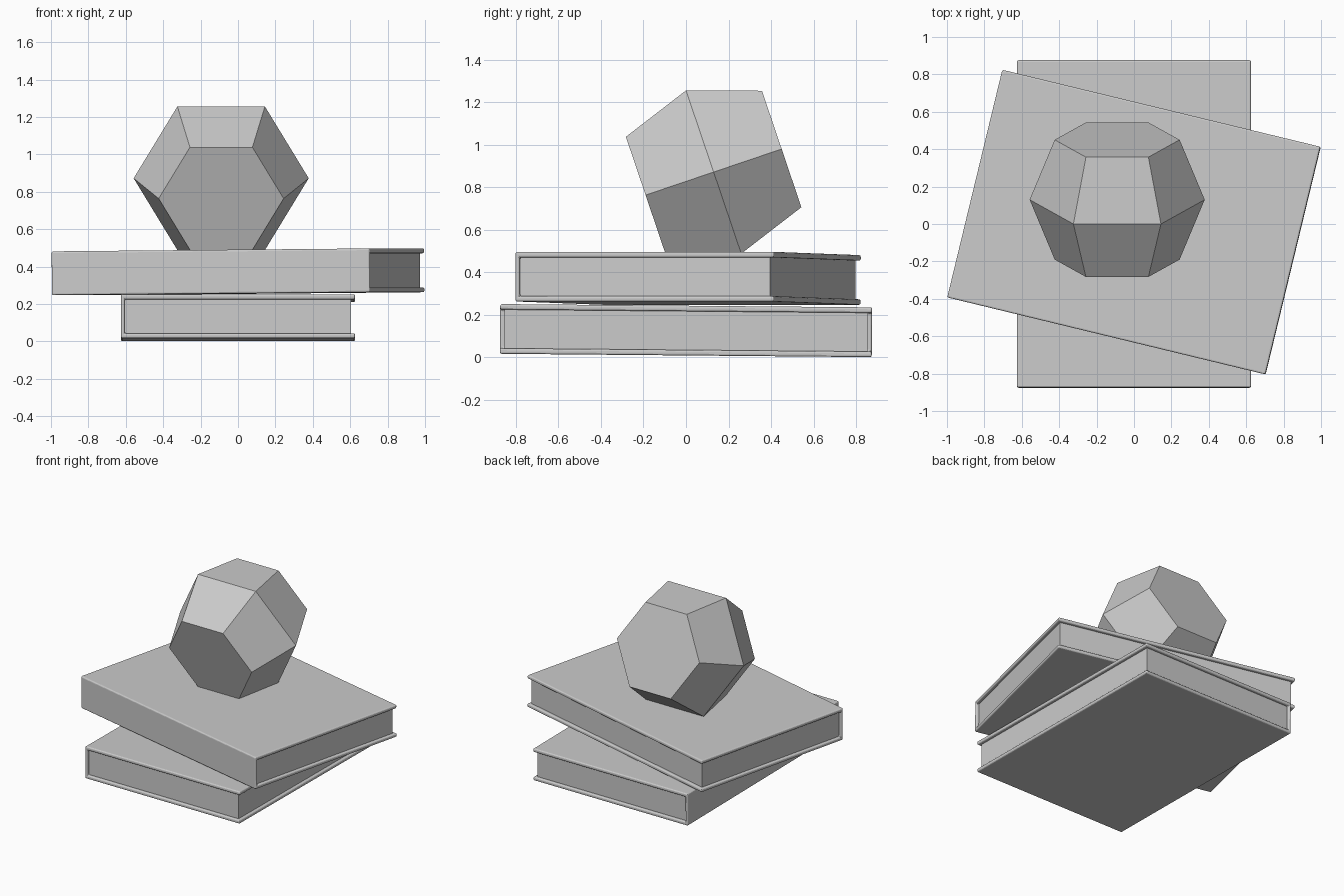
import bpy, bmesh
from math import radians, cos, sin
from mathutils import Matrix

cube = bpy.data.objects.get("Cube")
if cube:
    bpy.data.objects.remove(cube, do_unlink=True)

grey = bpy.data.materials.new("plain grey")
grey.use_nodes = True
colour = (0.6, 0.6, 0.6, 1)
grey.diffuse_color = colour
grey.node_tree.nodes["Principled BSDF"].inputs["Base Color"].default_value = colour


def make_object(name, bm, matrix):
    bmesh.ops.recalc_face_normals(bm, faces=bm.faces)
    mesh = bpy.data.meshes.new(name)
    bm.to_mesh(mesh)
    bm.free()
    mesh.materials.append(grey)
    obj = bpy.data.objects.new(name, mesh)
    obj.matrix_world = matrix
    bpy.context.collection.objects.link(obj)
    return obj


def extrude_profile(points, half_length):
    """Solid from an x-z outline, extruded along y."""
    bm = bmesh.new()
    face = bm.faces.new([bm.verts.new((x, -half_length, z)) for x, z in points])
    moved = bmesh.ops.extrude_face_region(bm, geom=[face])["geom"]
    verts = [v for v in moved if isinstance(v, bmesh.types.BMVert)]
    bmesh.ops.translate(bm, verts=verts, vec=(0, 2 * half_length, 0))
    return bm


def make_book(name, centre, turn):
    matrix = (Matrix.Translation(centre) @ Matrix.Rotation(radians(turn), 4, "Z")
              @ Matrix.Rotation(radians(-0.51), 4, "X"))
    x, h, thick = 0.626, 0.117, 0.026
    inner_x, inner_h = -x + 0.02, h - thick

    # Hard cover: two boards joined by the spine
    outline = [(x, h), (-x, h), (-x, -h), (x, -h),
               (x, -inner_h), (inner_x, -inner_h), (inner_x, inner_h), (x, inner_h)]
    cover = make_object(name + "_cover", extrude_profile(outline, 0.875), matrix)
    bevel = cover.modifiers.new("rounded edges", "BEVEL")
    bevel.width = 0.009
    bevel.segments = 3

    # Page block, set back from the cover edges
    px, ph = x - 0.022, inner_h + 0.004
    block = [(px, ph), (inner_x - 0.005, ph), (inner_x - 0.005, -ph), (px, -ph)]
    make_object(name + "_pages", extrude_profile(block, 0.855), matrix)


make_book("lower_book", (0, 0, 0.126), 0)
make_book("upper_book", (0, 0.01, 0.372), 76.4)

# Faceted ornament: three hexagonal rings, resting on a lower facet
bm = bmesh.new()
rings = []
for y, radius in ((-0.338, 0.334), (0, 0.468), (0.338, 0.334)):
    rings.append([bm.verts.new((radius * cos(radians(60 * i)), y,
                                radius * sin(radians(60 * i)))) for i in range(6)])
for a, b in zip(rings, rings[1:]):
    for i in range(6):
        j = (i + 1) % 6
        bm.faces.new((a[i], a[j], b[j], b[i]))
bm.faces.new(rings[0])
bm.faces.new(rings[2])
make_object("faceted_ornament", bm,
            Matrix.Translation((-0.09, 0.13, 0.872)) @ Matrix.Rotation(radians(18.7), 4, "X"))
